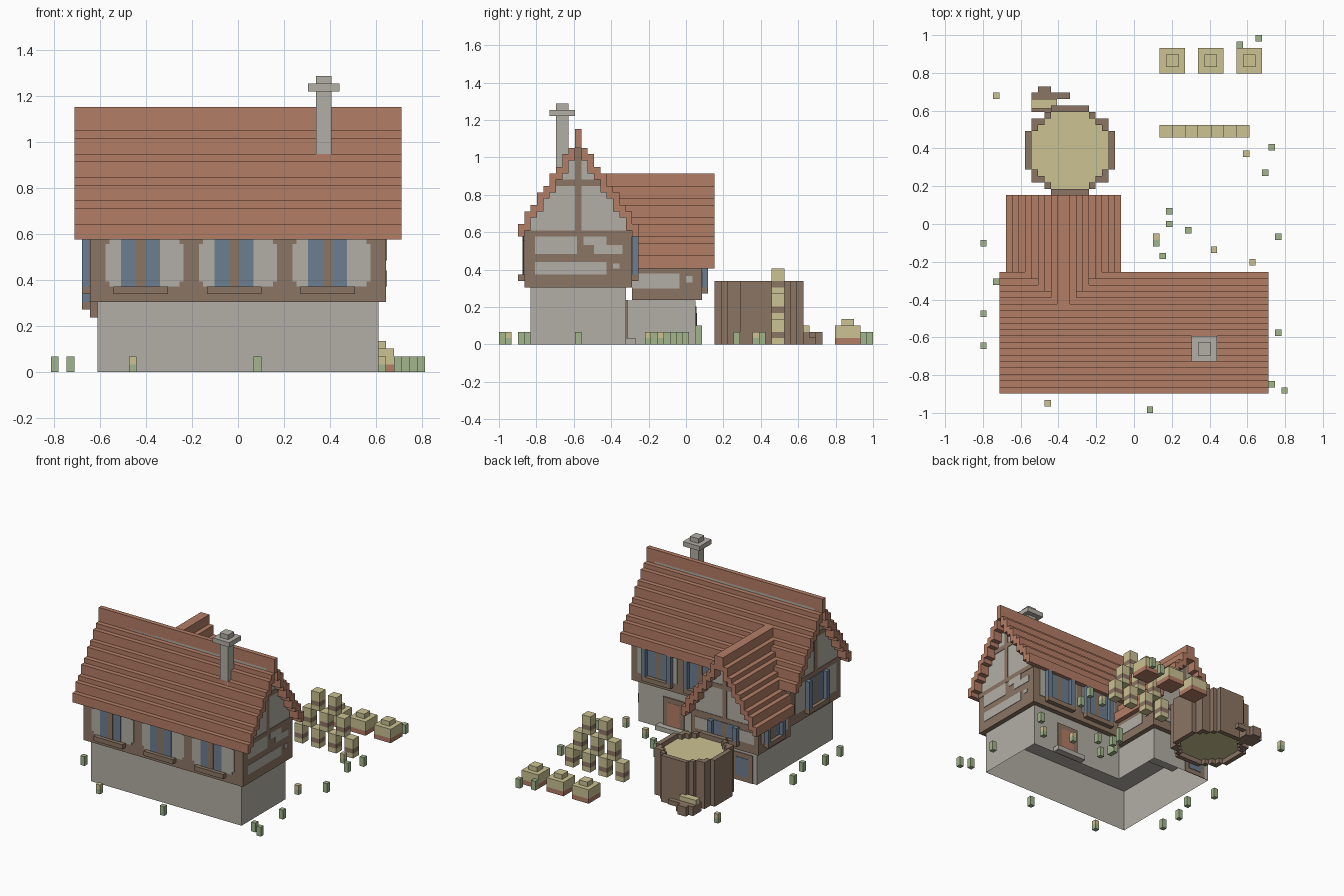
import bpy, bmesh

if "Cube" in bpy.data.objects:
    bpy.data.objects.remove(bpy.data.objects["Cube"])

V = 2 / 59                      # size of one block; all layout below is in blocks


def mat(name, r, g, b):
    m = bpy.data.materials.new(name)
    m.diffuse_color = (r, g, b, 1)
    m.use_nodes = True
    m.node_tree.nodes["Principled BSDF"].inputs["Base Color"].default_value = m.diffuse_color
    return m


WOOD = mat("timber brown", 0.26, 0.18, 0.125)
STONE = mat("stone grey", 0.45, 0.43, 0.38)
ROOF = mat("roof tile", 0.45, 0.205, 0.13)
BLUE = mat("shutter blue", 0.15, 0.21, 0.28)
STRAW = mat("straw", 0.60, 0.54, 0.29)
GREEN = mat("grass green", 0.36, 0.46, 0.26)


def part(name, boxes):
    """One object from (material, x0, x1, y0, y1, z0, z1, skipped sides) boxes."""
    bm = bmesh.new()
    mats = []
    for b in boxes:
        m, x0, x1, y0, y1, z0, z1 = b[:7]
        skip = b[7] if len(b) > 7 else ()
        if m not in mats:
            mats.append(m)
        v = [bm.verts.new((x * V - 24 * V, y * V - 1, z * V))
             for z in (z0, z1) for y in (y0, y1) for x in (x0, x1)]
        sides = {"-z": (0, 2, 3, 1), "+z": (4, 5, 7, 6), "-y": (0, 1, 5, 4),
                 "+y": (2, 6, 7, 3), "-x": (0, 4, 6, 2), "+x": (1, 3, 7, 5)}
        for s, idx in sides.items():
            if s not in skip:
                bm.faces.new([v[i] for i in idx]).material_index = mats.index(m)
    me = bpy.data.meshes.new(name)
    bm.to_mesh(me)
    bm.free()
    for m in mats:
        me.materials.append(m)
    ob = bpy.data.objects.new(name, me)
    bpy.context.collection.objects.link(ob)
    return ob


def on(side, pos, m, a0, a1, z0, z1, t=0.1):
    """A plate of thickness t lying on the outside of a wall plane."""
    lo, hi = (pos - t, pos) if side[0] == "-" else (pos, pos + t)
    return (m, a0, a1, lo, hi, z0, z1) if side[1] == "y" else (m, lo, hi, a0, a1, z0, z1)


def window(side, pos, a0, a1, z0, z1, shutters=True):
    """Two blue panes with a post, a sill, and optional open shutters."""
    mid = (a0 + a1) / 2
    out = [on(side, pos, BLUE, a0, mid - .6, z0, z1, .2),
           on(side, pos, WOOD, mid - .6, mid + .6, z0, z1, .25),
           on(side, pos, BLUE, mid + .6, a1, z0, z1, .2),
           on(side, pos, WOOD, a0 - 1, a1 + 1, z0 - 1, z0, 1)]
    if shutters:
        out += [on(side, pos, BLUE, a0 - 1, a0, z0, z1, 1),
                on(side, pos, BLUE, a1, a1 + 1, z0, z1, 1)]
    return out


# stone ground floor, open underneath
part("stone_base", [
    (STONE, 6, 42, 5, 20, 0, 8.97, ("-z", "+y")),
    (STONE, 20, 42, 19.95, 20, 0, 8.97),
    (STONE, 6, 20, 19.95, 31, 0, 6.97, ("-z", "-y"))])
part("timber_storey", [(WOOD, 5, 43, 4, 21, 9, 17), (WOOD, 5, 21, 21, 32, 7, 12)])

# stepped roofs, with the plaster attic filling below them
MAIN = [19, 21, 22, 24, 25, 27, 28, 30, 31, 34]
MAIN = MAIN + MAIN[-2::-1]
WING = [14, 16, 17, 19, 20, 22, 23, 25, 27]
WING = WING + WING[::-1]


def low(prof, k):
    side = min(k, len(prof) - 1 - k)
    return prof[0] - 2 if side == 0 else prof[side - 1] - (0 if prof[k] == 34 else 1)


part("main_roof", [(ROOF, 3, 45, 3 + k, 4 + k, low(MAIN, k), h)
                   for k, h in enumerate(MAIN)])
part("main_attic", [(STONE, 5, 43, 3 + k, 4 + k, 17, low(MAIN, k) + .5)
                    for k, h in enumerate(MAIN) if 0 < k < 18])
part("wing_roof", [(ROOF, 4 + k, 5 + k, 17 if h > 19 else 21, 34, low(WING, k), h)
                   for k, h in enumerate(WING)])
part("wing_attic", [(STONE, 5 + k, 6 + k, 21, 32, 12, low(WING, k + 1) + .5)
                    for k in range(16)])

# front wall: three plaster bays, each with a window
front = []
for i in (7, 19, 31):
    front.append(on("-y", 4, STONE, i + .5, i + 9.5, 11, 17))
    front.append(on("-y", 4, STONE, i, i + 10, 11.6, 16.4))
    front += window("-y", 4, i + 2, i + 7, 11, 17, False)
part("front_bays", front)

# end walls: plaster infill between timbers, gable posts and collars
ends = []
for side, p in (("+x", 43), ("-x", 5)):
    ends += [on(side, p, WOOD, 12, 13, 17, 31),
             on(side, p, WOOD, 4, 21, 17, 18),
             on(side, p, WOOD, 9, 16, 25, 26)]
ends += [on("+x", 43, STONE, 5.7, 17, 11, 13),
         on("+x", 43, STONE, 5.7, 12.3, 14.3, 17),
         on("+x", 43, STONE, 15, 19.5, 14.3, 15.7),
         on("+x", 43, STONE, 13.3, 17, 15.7, 17),
         on("+x", 43, STONE, 18, 19, 12, 12.8),
         on("-x", 5, STONE, 5.5, 19.5, 11, 17)]
ends += window("-x", 5, 10, 15, 11, 17)
part("end_wall_details", ends)

# back wall: windows above a door with a step
back = [on("+y", 21, STONE, 22, 30.5, 11, 17), on("+y", 21, STONE, 32, 41.5, 11, 17)]
for i in (24, 34):
    back += window("+y", 21, i, i + 5, 11, 17)
part("back_bays", back)
part("back_door", [on("+y", 20, WOOD, 31, 36, 0, 7, .25),
                   on("+y", 20, ROOF, 32, 35, 0, 6, .29),
                   (STONE, 30, 37, 20, 21.5, 0, 1)])

# wing walls: east panel, west window, gable framing and lower window
wing = [on("+x", 21, STONE, 21, 28.5, 8.8, 11.2), on("+x", 21, STONE, 29.5, 30.5, 9.8, 10.8),
        on("+y", 32, WOOD, 12.5, 13.5, 12, 25), on("+y", 32, WOOD, 5, 21, 12, 13),
        on("+y", 32, WOOD, 9, 17, 19, 20),
        on("+y", 32, STONE, 6, 20, 9, 11.5), on("-x", 5, STONE, 22, 31, 9, 12),
        on("+y", 31, WOOD, 7, 12, 0, 6, .15), on("+y", 31, BLUE, 8, 11, 1, 5, .25)]
wing += window("+y", 32, 10.5, 15.5, 9, 12) + window("-x", 5, 25, 29, 9, 12)
part("wing_details", wing)

part("chimney", [(STONE, 34, 36, 9, 11, 26, 38), (STONE, 33, 37, 8, 12, 36, 37)])

# round vat: a ring of staves around a straw filling, sliced by rows
vat = []
for r, m, z0, h in ((7, WOOD, 0, 10), (6, STRAW, 1, 9)):
    for k in range(-r, r):
        w = round((r * r + 1.5 - (k + .5) ** 2) ** .5)
        if m is STRAW:
            vat.append((m, 14 - w, 14 + w, 41 + k, 42 + k, z0, h))
            continue
        kk = k + .5
        inner = round((37.5 - kk * kk) ** .5) if abs(kk) < 6 else 0
        if inner:
            vat += [(m, 14 - w, 14 - inner, 41 + k, 42 + k, z0, h),
                    (m, 14 + inner, 14 + w, 41 + k, 42 + k, z0, h)]
        else:
            vat.append((m, 14 - w, 14 + w, 41 + k, 42 + k, z0, h))
part("round_vat", vat)
part("vat_trough", [(WOOD, 8, 12, 47, 50, 0, 2), (WOOD, 9, 11, 50, 51, 0, 2),
                    (STRAW, 8, 12, 47.5, 49, 2, 3), (WOOD, 12, 14, 49, 50, 1, 2)])

# staggered stack of banded straw bundles
stack = []
for row in range(3):
    for n in range(4 - row):
        x, z = 28 + 2 * row + 4 * n, 4 * row
        for m, a, b in ((STRAW, 0, 1), (WOOD, 1, 2), (STRAW, 2, 4)):
            stack.append((m, x, x + 2, 43, 45, z + a, z + b))
part("bundle_stack", stack)

# three straw-topped boxes
for n in range(3):
    x = 28 + 6 * n
    part(f"straw_box_{n + 1}", [(ROOF, x, x + 4, 53, 57, 0, 1), (STRAW, x, x + 4, 53, 57, 1, 3),
                                (STRAW, x + 1, x + 3, 54, 56, 3, 4)])

# tufts of grass, some with dry tips
tufts = [(0, 26), (2, 20), (0, 15), (0, 10), (26, 0), (29, 31), (29, 29), (32, 28),
         (27, 26), (28, 24), (45, 41), (44, 37), (46, 27), (46, 12), (45, 4), (47, 3),
         (40, 57), (43, 58)]
dry = [(2, 49), (10, 1), (27, 27), (36, 25), (42, 23), (41, 40)]
part("grass_tufts", [(GREEN, i, i + 1, j, j + 1, 0, 3 if j == 31 else 2) for i, j in tufts])
part("dry_tufts", [(m, i, i + 1, j, j + 1, z, z + 1)
                   for i, j in dry for m, z in ((GREEN, 0), (STRAW, 1))])
